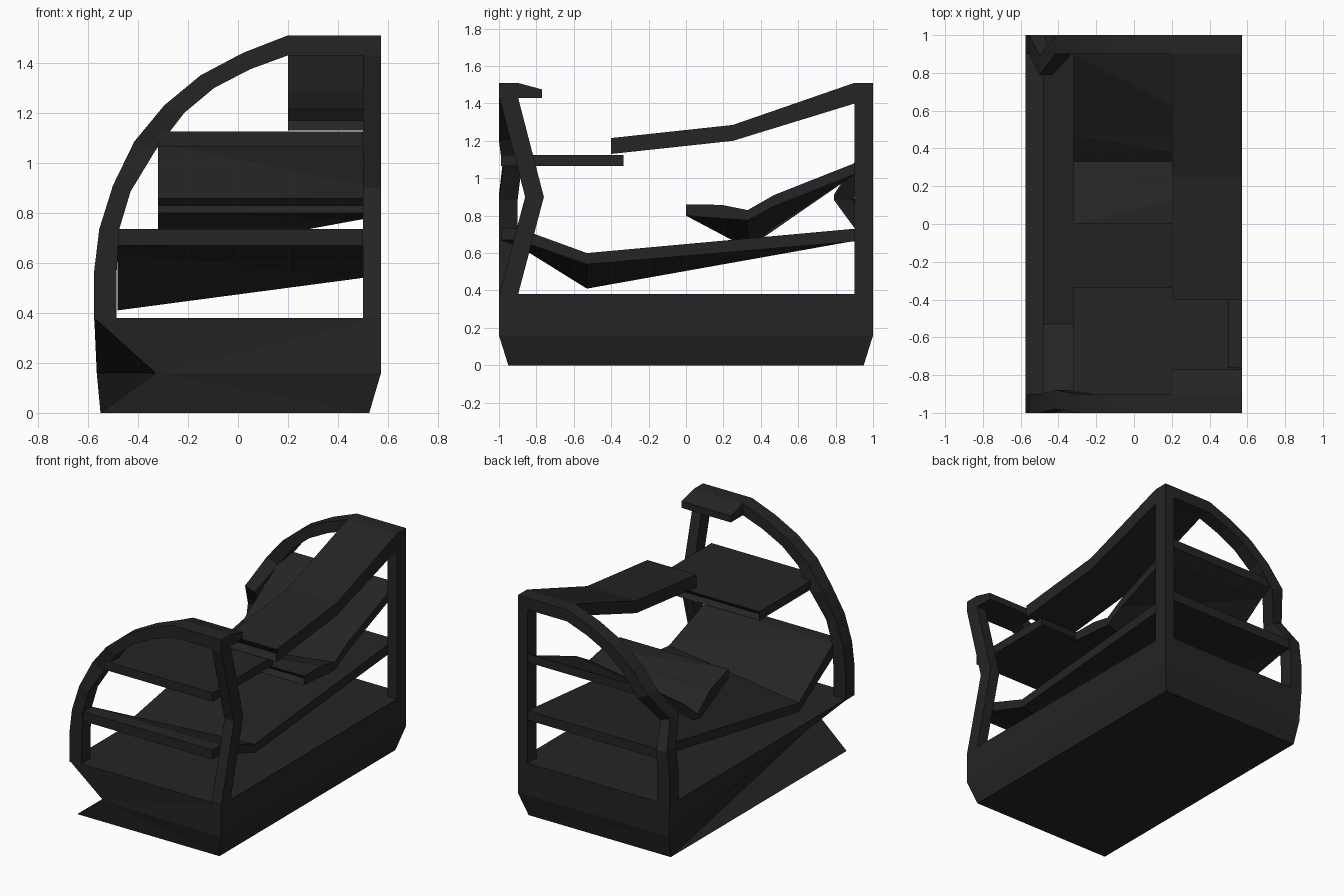
import bpy, bmesh

if "Cube" in bpy.data.objects:
    bpy.data.objects.remove(bpy.data.objects["Cube"])

mat = bpy.data.materials.new("charcoal")
mat.diffuse_color = (0.018, 0.018, 0.018, 1)
mat.use_nodes = True
mat.node_tree.nodes["Principled BSDF"].inputs["Base Color"].default_value = mat.diffuse_color


def loft(name, rings):
    """Skin equal-length rings of 3D points and cap both ends."""
    bm = bmesh.new()
    vs = [[bm.verts.new(p) for p in r] for r in rings]
    n = len(rings[0])
    for a, b in zip(vs, vs[1:]):
        for i in range(n):
            j = (i + 1) % n
            bm.faces.new((a[i], a[j], b[j], b[i]))
    bm.faces.new(vs[0][::-1])
    bm.faces.new(vs[-1])
    bmesh.ops.triangulate(bm, faces=bm.faces[:])
    bmesh.ops.recalc_face_normals(bm, faces=bm.faces[:])
    me = bpy.data.meshes.new(name)
    bm.to_mesh(me)
    bm.free()
    me.materials.append(mat)
    ob = bpy.data.objects.new(name, me)
    bpy.context.collection.objects.link(ob)
    return ob


def shelf(name, x0, x1, right, drop=None):
    """Side profile (y, z) run from x0 to x1; drop lowers the left profile points."""
    drop = drop or [0] * len(right)
    loft(name, [[(x0, y, z - d) for (y, z), d in zip(right, drop)],
                [(x1, y, z) for y, z in right]])


# Base plinth with tapered foot and a crushed front-left corner
loft("base", [
    [(-.55, -.95, 0), (.525, -.95, 0), (.525, .95, 0), (-.55, .95, 0)],
    [(-.33, -.98, .16), (.572, -1, .16), (.572, 1, .16), (-.565, .99, .16)],
    [(-.575, -1, .38), (.572, -1, .38), (.572, 1, .38), (-.575, 1, .38)]])

# Curved end frames: outer and inner arc points, the back one is dented inwards
outer = [(-.575, .37), (-.575, .57), (-.555, .735), (-.5, .91), (-.415, 1.085),
         (-.295, 1.23), (-.15, 1.35), (.02, 1.44), (.2, 1.51)]
inner = [(-.485, .37), (-.485, .57), (-.475, .735), (-.43, .885), (-.33, 1.05),
         (-.215, 1.2), (-.095, 1.3), (.05, 1.375), (.2, 1.43)]
for side, name, dent in ((-1, "front_arch", {4: .02}), (1, "back_arch", {3: .11})):
    rings = []
    for i, (o, q) in enumerate(zip(outer, inner)):
        ya, yb = side * (1 - dent.get(i, 0)), side * (.9 - dent.get(i, 0))
        rings.append([(o[0], ya, o[1]), (o[0], yb, o[1]),
                      (q[0], yb, q[1]), (q[0], ya, q[1])])
    loft(name, rings)

# Right-hand posts: the front one is bent, the back one is straight
for side, name, bend in ((-1, "front_post", .14), (1, "back_post", 0)):
    loft(name, [[(.5, side * (1 - b), z), (.572, side * (1 - b), z),
                 (.572, side * (.9 - b), z), (.5, side * (.9 - b), z)]
                for z, b in ((.37, 0), (.9, bend), (1.44, 0))])

# Top shelf: short front lip and the long sagging back length
shelf("top_shelf_front", .2, .572,
      [(-1, 1.51), (-.9, 1.51), (-.77, 1.475), (-.77, 1.43), (-1, 1.43)])
shelf("top_shelf_back", .2, .572,
      [(1, 1.51), (.9, 1.51), (.25, 1.285), (-.4, 1.215), (-.37, 1.17),
       (-.4, 1.13), (.25, 1.2), (.9, 1.43), (1, 1.43)])

# Middle shelf: flat front part and twisted back part
shelf("middle_shelf_front", -.32, .5,
      [(-.99, 1.125), (-.335, 1.125), (-.36, 1.095), (-.335, 1.065), (-.99, 1.065)])
shelf("middle_shelf_back", -.32, .5,
      [(.99, 1.125), (.9, 1.08), (.47, .91), (.33, .83), (.19, .858), (0, .86),
       (.03, .83), (0, .8), (.33, .775), (.47, .85), (.9, 1.02), (.99, 1.065)],
      [0, 0, .11, .15, .06, 0, 0, 0, .15, .11, 0, 0])

# Bottom shelf: full length, sagging towards the front left
shelf("bottom_shelf", -.482, .5,
      [(-.99, .735), (-.9, .735), (-.53, .6), (.9, .73), (.99, .735),
       (.99, .67), (.9, .665), (-.53, .54), (-.9, .67), (-.99, .67)],
      [0, 0, .13, 0, 0, 0, 0, .13, .03, 0])
